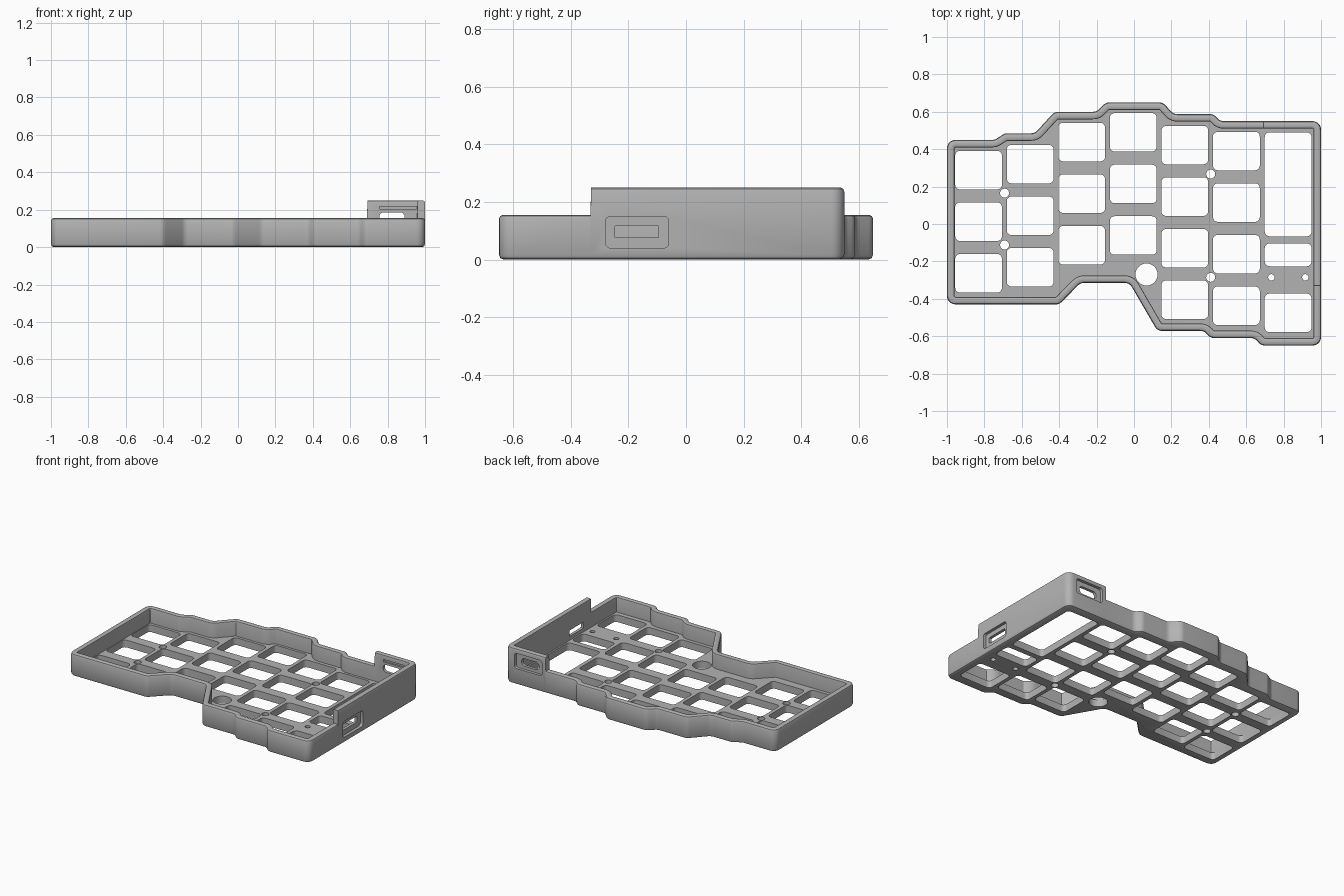
import bpy, bmesh, math
from mathutils import Vector, Matrix

cube = bpy.data.objects.get("Cube")
if cube:
    bpy.data.objects.remove(cube, do_unlink=True)

grey = bpy.data.materials.new("case grey")
grey.use_nodes = True
COLOUR = (0.45, 0.45, 0.45, 1)
grey.diffuse_color = COLOUR
grey.node_tree.nodes["Principled BSDF"].inputs["Base Color"].default_value = COLOUR

FLOOR, RIM, HIGH_RIM, WALL = 0.05, 0.155, 0.25, 0.04
STEP_X, STEP_Y = 0.69, -0.332

# Stepped case outline, anticlockwise from the front left corner
OUTLINE = [(-1, -.43), (-.4, -.43), (-.286, -.315), (-.024, -.315), (.125, -.572),
           (.375, -.572), (.41, -.61), (.645, -.61), (.68, -.65), (1, -.65),
           (1, STEP_Y), (1, STEP_Y + .002), (1, .55), (STEP_X + .002, .55), (STEP_X, .55),
           (.46, .55), (.425, .588), (.21, .588), (.155, .65), (-.15, .65), (-.2, .6),
           (-.425, .6), (-.53, .485), (-.69, .485), (-.745, .45), (-1, .45)]


def ring(points, inset=0.0, radius=.045, steps=5):
    """Inset a polygon and round its corners, keeping the point count."""
    pts = [Vector(p) for p in points]
    out = []
    for i, p in enumerate(pts):
        a = (p - pts[i - 1]).normalized()
        b = (pts[(i + 1) % len(pts)] - p).normalized()
        na, nb = Vector((-a.y, a.x)), Vector((-b.y, b.x))
        corner = p + (na + nb) * inset / (1 + na.dot(nb))
        turn = math.atan2(a.cross(b), a.dot(b))
        if abs(turn) < .01:
            out.append(corner)
            continue
        side = 1 if turn > 0 else -1
        r = max(radius - side * inset, .004)
        start = corner - a * r * math.tan(abs(turn) / 2)
        centre = start + na * r * side
        for k in range(steps + 1):
            out.append(centre + Matrix.Rotation(turn * k / steps, 2) @ (start - centre))
    return out


def loft(bm, rows):
    """Skin closed rows of 3D points and cap both ends."""
    rows = [[bm.verts.new(p) for p in row] for row in rows]
    n = len(rows[0])
    for low, high in zip(rows, rows[1:]):
        for i in range(n):
            j = (i + 1) % n
            bm.faces.new((low[i], low[j], high[j], high[i]))
    bm.faces.new(rows[0][::-1])
    bm.faces.new(rows[-1])


def finish(name, bm):
    bmesh.ops.recalc_face_normals(bm, faces=bm.faces)
    mesh = bpy.data.meshes.new(name)
    bm.to_mesh(mesh)
    bm.free()
    mesh.materials.append(grey)
    obj = bpy.data.objects.new(name, mesh)
    bpy.context.collection.objects.link(obj)
    return obj


# Tray: wall section swept round the outline, with the tall corner at back left
section = [(.016, 0, 0), (.005, .005, 0), (0, .016, 0),
           (0, -.014, 1), (.004, -.004, 1), (.012, 0, 1),
           (WALL - .008, 0, 1), (WALL - .002, -.003, 1), (WALL, -.01, 1), (WALL, FLOOR, 0)]
base_ring = ring(OUTLINE)
tops = [HIGH_RIM if p.x > STEP_X + .001 and p.y > STEP_Y + .001 else RIM for p in base_ring]
bm = bmesh.new()
loft(bm, [[(p.x, p.y, z + top * t) for p, t in zip(ring(OUTLINE, inset), tops)]
          for inset, z, top in section])
tray = finish("keyboard_tray", bm)


def rounded_box(bm, centre, size, radius, turn=None):
    """Rounded prism along z, optionally turned to face another axis."""
    w, d, h = (s / 2 for s in size)
    flat = ring([(-w, -d), (w, -d), (w, d), (-w, d)], radius=radius)
    place = Matrix.Translation(centre) @ (turn or Matrix())
    loft(bm, [[place @ Vector((p.x, p.y, z)) for p in flat] for z in (-h, h)])


def round_hole(bm, x, y, r):
    bmesh.ops.create_cone(bm, cap_ends=True, segments=32, radius1=r, radius2=r, depth=.2,
                          matrix=Matrix.Translation((x, y, .02)))


# Key openings, column by column, then the controller and thumb column
PITCH, KEY_W, KEY_D = .2757, .25, .206
holes = bmesh.new()
columns = [(.288, 3), (.32, 3), (.438, 3), (.49, 3), (.422, 4), (.39, 4)]
for c, (top_y, count) in enumerate(columns):
    for r in range(count):
        rounded_box(holes, (-.831 + c * PITCH, top_y - r * PITCH, .02), (KEY_W, KEY_D, .2), .025)
for y, depth in [(.212, .556), (-.165, .122), (-.475, KEY_D)]:
    rounded_box(holes, (.824, y, .02), (KEY_W, depth, .2), .025)

# Screw holes, pin holes and the large round opening
for x, y in [(-.692, .165), (-.692, -.112), (.41, .267), (.41, -.285)]:
    round_hole(holes, x, y, .024)
for x in (.734, .916):
    round_hole(holes, x, -.285, .017)
round_hole(holes, .067, -.27, .059)

# Port recesses on the side and back, with a board slot inside the back wall
SIDE = Matrix.Rotation(math.pi / 2, 4, "Z") @ Matrix.Rotation(math.pi / 2, 4, "X")
BACK = Matrix.Rotation(math.pi / 2, 4, "X")
recesses = bmesh.new()
rounded_box(recesses, (1.03, -.17, .095), (.22, .11, .1), .018, SIDE)
rounded_box(recesses, (.825, .58, .165), (.21, .105, .1), .018, BACK)
rounded_box(recesses, (.857, .5, .21), (.2, .016, .045), .002, BACK)

# Port openings through the walls
openings = bmesh.new()
rounded_box(openings, (1, -.171, .097), (.152, .042, .2), .003, SIDE)
rounded_box(openings, (.823, .54, .16), (.135, .052, .15), .024, BACK)

for name, cutter_mesh in [("floor_cutter", holes), ("recess_cutter", recesses),
                          ("port_cutter", openings)]:
    cutter = finish(name, cutter_mesh)
    cutter.hide_render = True
    cutter.hide_viewport = True
    cut = tray.modifiers.new(name, "BOOLEAN")
    cut.operation = "DIFFERENCE"
    cut.solver = "EXACT"
    cut.object = cutter

# Apply the cuts and smooth the rounded edges
bpy.context.view_layer.update()
graph = bpy.context.evaluated_depsgraph_get()
result = bpy.data.meshes.new_from_object(tray.evaluated_get(graph))
tray.modifiers.clear()
tray.data = result
for helper in [o for o in bpy.data.objects if o.name.endswith("_cutter")]:
    bpy.data.objects.remove(helper, do_unlink=True)
bpy.ops.object.select_all(action="DESELECT")
tray.select_set(True)
bpy.context.view_layer.objects.active = tray
bpy.ops.object.shade_smooth_by_angle(angle=math.radians(35))
